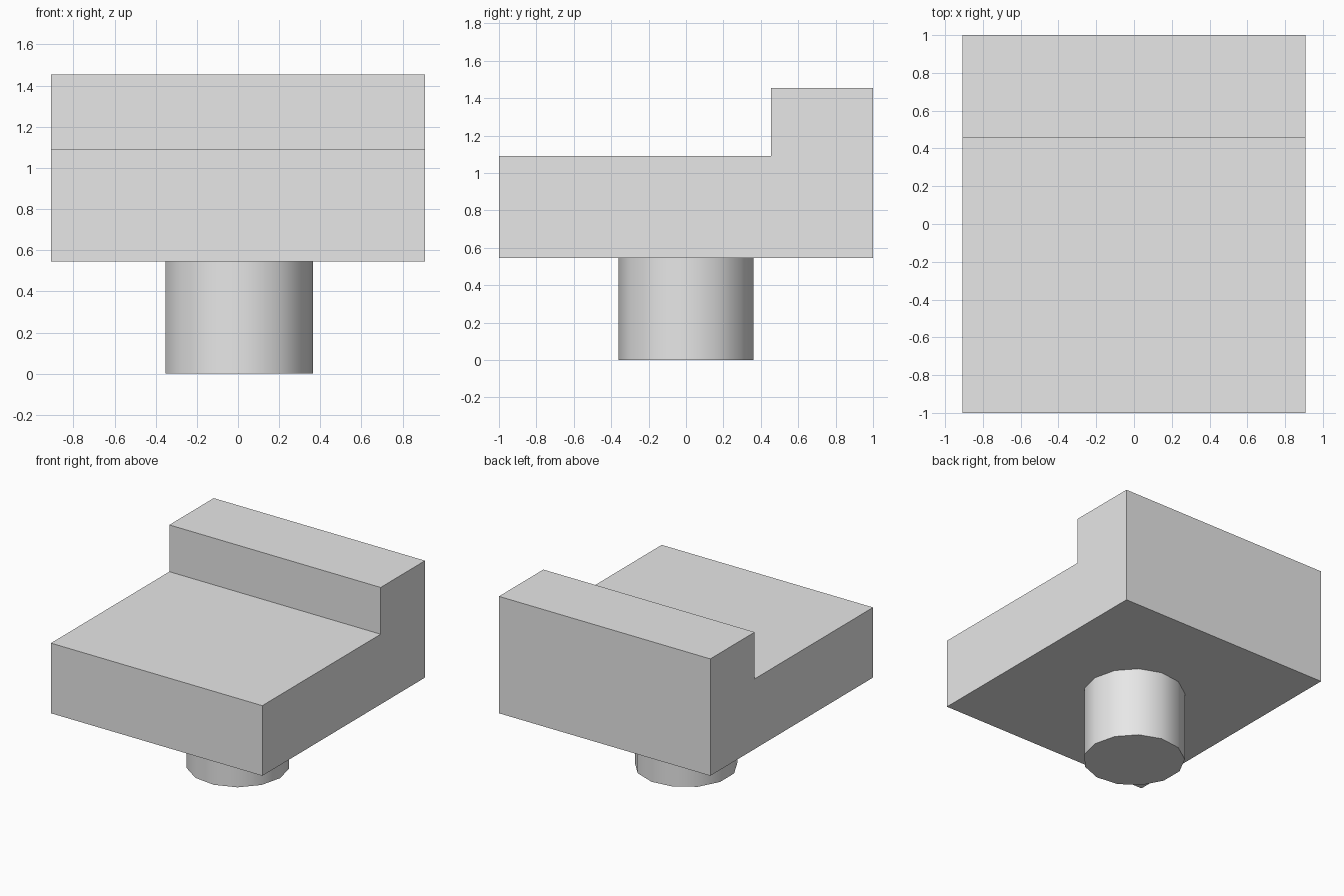
import bpy, bmesh, math

if "Cube" in bpy.data.objects:
    bpy.data.objects.remove(bpy.data.objects["Cube"])

U = 1 / 11  # base unit so that the depth is 2

grey = bpy.data.materials.new("light grey")
grey.diffuse_color = (0.8, 0.8, 0.8, 1)
grey.use_nodes = True
grey.node_tree.nodes["Principled BSDF"].inputs["Base Color"].default_value = grey.diffuse_color

# Stepped block: L-shaped side profile (y, z) extruded across x
profile = [(-11, 6), (11, 6), (11, 16), (5, 16), (5, 12), (-11, 12)]
half_width = 10 * U
bm = bmesh.new()
face = bm.faces.new([bm.verts.new((-half_width, y * U, z * U)) for y, z in profile])
ext = bmesh.ops.extrude_face_region(bm, geom=[face])
moved = [v for v in ext["geom"] if isinstance(v, bmesh.types.BMVert)]
bmesh.ops.translate(bm, verts=moved, vec=(2 * half_width, 0, 0))
bmesh.ops.recalc_face_normals(bm, faces=bm.faces)
mesh = bpy.data.meshes.new("stepped_block")
bm.to_mesh(mesh)
bm.free()
block = bpy.data.objects.new("stepped_block", mesh)
bpy.context.collection.objects.link(block)
mesh.materials.append(grey)

# Round peg under the block, 13 sides with one corner towards +x
bpy.ops.mesh.primitive_cylinder_add(vertices=13, radius=4 * U, depth=6 * U,
                                    location=(0, 0, 3 * U),
                                    rotation=(0, 0, -math.pi / 2))
peg = bpy.context.object
peg.name = "round_peg"
peg.data.materials.append(grey)
bpy.ops.object.shade_smooth_by_angle(angle=math.radians(40))
